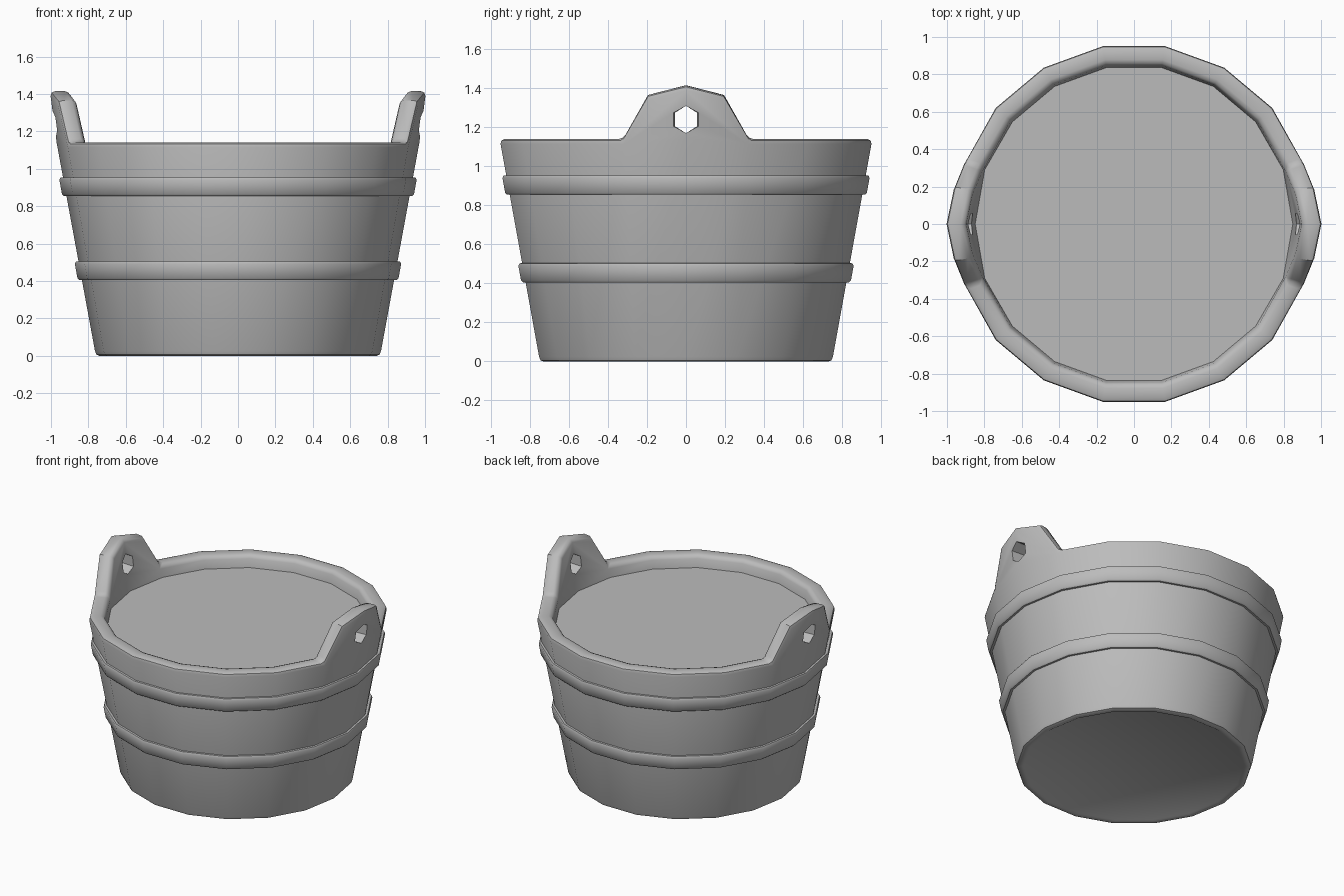
import bpy, bmesh, math

cube = bpy.data.objects.get("Cube")
if cube:
    bpy.data.objects.remove(cube, do_unlink=True)

SIDES = 18
STEP = 2 * math.pi / SIDES
RIM = 1.14      # rim height
FLOOR = 1.055   # height of the filled surface inside

grey = bpy.data.materials.new("plain grey")
grey.use_nodes = True
colour = (0.5, 0.5, 0.5, 1)
grey.diffuse_color = colour
grey.node_tree.nodes["Principled BSDF"].inputs["Base Color"].default_value = colour


def outer(z):
    """Outer wall radius; the ears lean out a little less than the wall."""
    return 0.76 + 0.184 * min(z, RIM) + 0.13 * max(z - RIM, 0)


def inner(z):
    return outer(z) - 0.105


def ring(bm, r, z):
    return [bm.verts.new((r * math.cos(i * STEP), r * math.sin(i * STEP), z))
            for i in range(SIDES)]


def bridge(bm, a, b, skip=()):
    for i in range(SIDES):
        if i not in skip:
            j = (i + 1) % SIDES
            bm.faces.new((a[i], a[j], b[j], b[i]))


def finish(bm, name, angle=35):
    bmesh.ops.recalc_face_normals(bm, faces=bm.faces)
    mesh = bpy.data.meshes.new(name)
    bm.to_mesh(mesh)
    bm.free()
    mesh.materials.append(grey)
    obj = bpy.data.objects.new(name, mesh)
    bpy.context.collection.objects.link(obj)
    bpy.ops.object.select_all(action="DESELECT")
    obj.select_set(True)
    bpy.context.view_layer.objects.active = obj
    bpy.ops.object.shade_smooth_by_angle(angle=math.radians(angle))
    return obj


# Tub wall with rounded foot; the rim is left open where the ears rise
bm = bmesh.new()
profile = [(0.71, 0.006), (0.72, 0), (0.742, 0), (0.757, 0.006), (outer(0.025), 0.025),
           (outer(RIM), RIM), (inner(RIM), RIM), (inner(FLOOR), FLOOR)]
rings = [ring(bm, r, z) for r, z in profile]
ear_segments = (0, SIDES - 1, SIDES // 2 - 1, SIDES // 2)
for k in range(len(rings) - 1):
    bridge(bm, rings[k], rings[k + 1], ear_segments if k == 5 else ())
bm.faces.new(rings[0])

# Ears: half outline in y and z, from the rim over the top and round the hexagonal hole
corner = outer(RIM) * math.sin(STEP)
outline = [(0, RIM), (corner, RIM), (0.2, 1.365), (0, 1.415),
           (0, 1.31), (0.063, 1.275), (0.063, 1.205), (0, 1.17)]
slope = math.tan(STEP / 2)
for sx in (1, -1):
    for sy in (1, -1):
        front, back = [], []
        for y, z in outline:
            yi = y * inner(z) / outer(z)
            front.append(bm.verts.new((sx * (outer(z) - y * slope), sy * y, z)))
            back.append(bm.verts.new((sx * (inner(z) - yi * slope), sy * yi, z)))
        bm.faces.new(front)
        bm.faces.new(back)
        for i in (1, 2, 4, 5, 6):
            bm.faces.new((front[i], front[i + 1], back[i + 1], back[i]))
bmesh.ops.remove_doubles(bm, verts=bm.verts, dist=0.0005)
bmesh.ops.recalc_face_normals(bm, faces=bm.faces)


# Round the rim and the outer edge of the ears
def on_hole(v):
    return abs(v.co.y) < 0.08 and 1.15 < v.co.z < 1.33


edges = [e for e in bm.edges
         if min(v.co.z for v in e.verts) > RIM - 0.01
         and not any(on_hole(v) for v in e.verts)
         and e.calc_face_angle(0) > math.radians(50)]
bmesh.ops.bevel(bm, geom=edges, offset=0.026, segments=2, profile=0.5,
                affect="EDGES", clamp_overlap=True)
finish(bm, "tub_wall", 40)

# Flat filled surface just below the rim
bm = bmesh.new()
bm.faces.new(ring(bm, inner(FLOOR) + 0.01, FLOOR))
finish(bm, "inner_surface")

# Two hoops round the wall
for name, z in (("lower_hoop", 0.405), ("upper_hoop", 0.855)):
    bm = bmesh.new()
    section = [(-0.02, 0), (0.014, 0), (0.022, 0.01), (0.022, 0.085), (0.014, 0.098), (-0.02, 0.1)]
    hoops = [ring(bm, outer(z + dz) + dr, z + dz) for dr, dz in section]
    for a, b in zip(hoops, hoops[1:] + hoops[:1]):
        bridge(bm, a, b)
    finish(bm, name)
